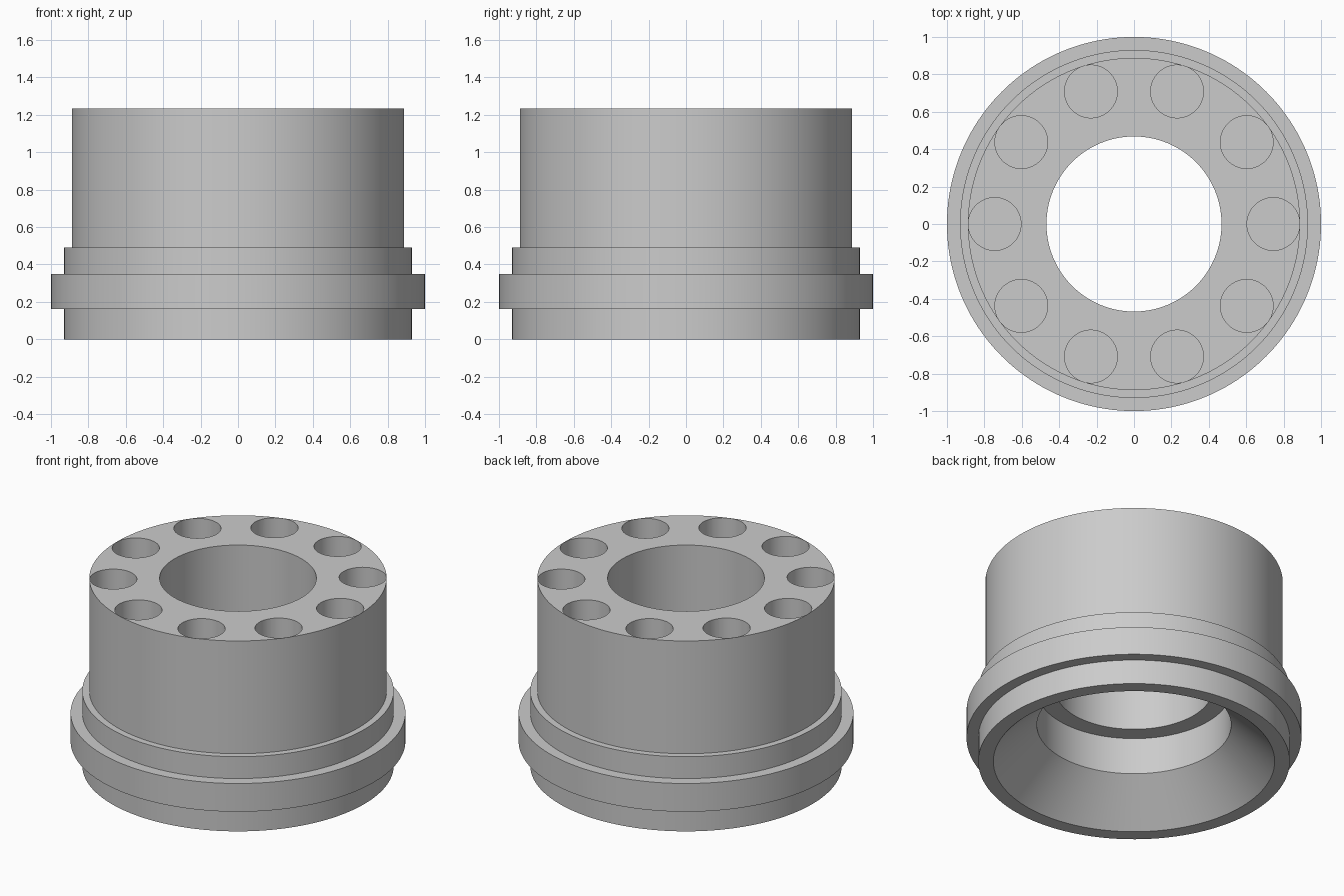
import bpy
import bmesh
from math import cos, sin, tau, radians
from mathutils import Matrix

cube = bpy.data.objects.get("Cube")
if cube:
    bpy.data.objects.remove(cube, do_unlink=True)

BODY_R, COLLAR_R, FLANGE_R, BORE_R = 0.888, 0.93, 1.0, 0.468
TOP, STEP = 1.235, 0.492
HOLES, HOLE_R, PITCH_R = 10, 0.141, 0.745

metal = bpy.data.materials.new("plain grey")
metal.use_nodes = True
grey = (0.6, 0.6, 0.6, 1)
metal.diffuse_color = grey
metal.node_tree.nodes["Principled BSDF"].inputs["Base Color"].default_value = grey


def make_object(name, bm):
    bmesh.ops.recalc_face_normals(bm, faces=bm.faces[:])
    mesh = bpy.data.meshes.new(name)
    bm.to_mesh(mesh)
    bm.free()
    mesh.materials.append(metal)
    obj = bpy.data.objects.new(name, mesh)
    bpy.context.collection.objects.link(obj)
    return obj


def lathe(name, profile, segments):
    """Revolve a closed (radius, height) profile around z."""
    bm = bmesh.new()
    rings = [[bm.verts.new((r * cos(tau * i / segments), r * sin(tau * i / segments), z))
              for i in range(segments)] for r, z in profile]
    for a, b in zip(rings, rings[1:] + rings[:1]):
        for i in range(segments):
            j = (i + 1) % segments
            bm.faces.new((a[i], a[j], b[j], b[i]))
    return make_object(name, bm)


# Stepped sleeve: flared mouth, counterbore, through bore, outer collar and flange
sleeve = lathe("flanged_sleeve", [
    (0.84, 0), (COLLAR_R, 0), (COLLAR_R, 0.162), (FLANGE_R, 0.162),
    (FLANGE_R, 0.348), (COLLAR_R, 0.348), (COLLAR_R, STEP), (BODY_R, STEP),
    (BODY_R, TOP), (BORE_R, TOP), (BORE_R, STEP), (0.58, STEP), (0.58, 0.25),
], 160)

# Ring of blind holes sunk from the top face
bm = bmesh.new()
depth = TOP - STEP + 0.1
for i in range(HOLES):
    place = (Matrix.Rotation(tau * i / HOLES, 4, 'Z')
             @ Matrix.Translation((PITCH_R, 0, STEP + depth / 2)))
    bmesh.ops.create_cone(bm, cap_ends=True, segments=64, radius1=HOLE_R,
                          radius2=HOLE_R, depth=depth, matrix=place)
cutter = make_object("hole_cutter", bm)
cutter.hide_render = True

cut = sleeve.modifiers.new("holes", 'BOOLEAN')
cut.operation = 'DIFFERENCE'
cut.solver = 'EXACT'
cut.object = cutter

bpy.ops.object.select_all(action='DESELECT')
sleeve.select_set(True)
bpy.context.view_layer.objects.active = sleeve
bpy.ops.object.modifier_apply(modifier=cut.name)
bpy.data.objects.remove(cutter, do_unlink=True)
bpy.ops.object.shade_smooth_by_angle(angle=radians(30))
